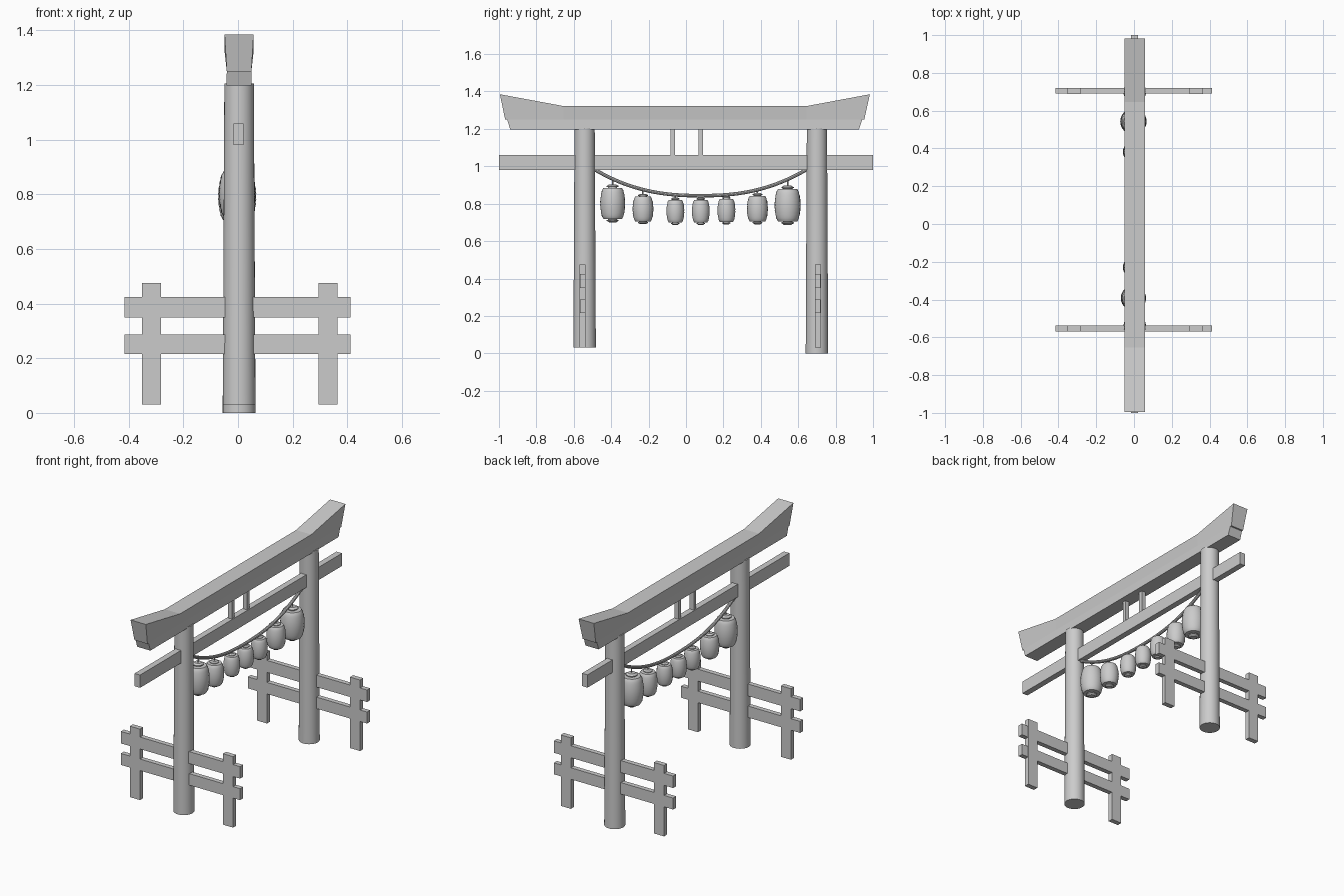
import bpy, bmesh, math

if "Cube" in bpy.data.objects:
    bpy.data.objects.remove(bpy.data.objects["Cube"])

grey = bpy.data.materials.new("plain grey")
grey.diffuse_color = (0.6, 0.6, 0.6, 1)
grey.use_nodes = True
grey.node_tree.nodes["Principled BSDF"].inputs["Base Color"].default_value = grey.diffuse_color


def finish(name, bm, smooth=False):
    bmesh.ops.recalc_face_normals(bm, faces=bm.faces)
    me = bpy.data.meshes.new(name)
    bm.to_mesh(me)
    bm.free()
    ob = bpy.data.objects.new(name, me)
    bpy.context.collection.objects.link(ob)
    me.materials.append(grey)
    if smooth:
        bpy.ops.object.select_all(action='DESELECT')
        ob.select_set(True)
        bpy.context.view_layer.objects.active = ob
        bpy.ops.object.shade_smooth_by_angle(angle=math.radians(35))
    return ob


def loft(bm, rings, closed_ends=True):
    """Skin a list of equal-length point rings."""
    vs = [[bm.verts.new(p) for p in r] for r in rings]
    n = len(vs[0])
    for a, b in zip(vs, vs[1:]):
        for i in range(n):
            bm.faces.new((a[i], a[(i + 1) % n], b[(i + 1) % n], b[i]))
    if closed_ends:
        bm.faces.new(vs[0])
        bm.faces.new(vs[-1])


def lathe(name, x, y, profile, sides=24):
    bm = bmesh.new()
    loft(bm, [[(x + r * math.cos(2 * math.pi * i / sides),
                y + r * math.sin(2 * math.pi * i / sides), z) for i in range(sides)]
              for r, z in profile])
    return finish(name, bm, True)


def add_box(bm, x0, x1, y0, y1, z0, z1):
    loft(bm, [[(x0, y0, z), (x1, y0, z), (x1, y1, z), (x0, y1, z)] for z in (z0, z1)])


def box(name, *b):
    bm = bmesh.new()
    add_box(bm, *b)
    return finish(name, bm)


CX = 0.004

# Two tapered pillars, the left one standing slightly higher
lathe("pillar_left", CX, -0.542, [(0.06, 0.03), (0.054, 1.205)], 32)
lathe("pillar_right", CX, 0.70, [(0.06, 0.0), (0.054, 1.205)], 32)

# Top lintel with upswept ends: (y top, z top, y bottom, z bottom)
bm = bmesh.new()
loft(bm, [[(CX - 0.053, yt, zt), (CX + 0.053, yt, zt),
           (CX + 0.045, yb, zb), (CX - 0.045, yb, zb)]
          for yt, zt, yb, zb in ((-0.995, 1.385, -0.967, 1.25), (-0.655, 1.322, -0.655, 1.25),
                                 (0.645, 1.322, 0.645, 1.25), (0.983, 1.385, 0.953, 1.25))])
finish("top_lintel", bm)

# Second beam under the lintel, ends cut on the slant
bm = bmesh.new()
loft(bm, [[(CX - w, y0, z), (CX + w, y0, z), (CX + w, y1, z), (CX - w, y1, z)]
          for w, y0, y1, z in ((0.046, -0.94, 0.925, 1.198), (0.045, -0.957, 0.943, 1.252))])
finish("under_lintel", bm)

# Tie beam and the two struts above it
box("tie_beam", -0.017, 0.021, -1.0, 1.0, 0.98, 1.06)
for i, y in enumerate((-0.072, 0.079)):
    box(f"strut_{i + 1}", -0.012, 0.016, y - 0.012, y + 0.012, 1.055, 1.2)

# Side fences through the pillars
for side, y in (("left", -0.553), ("right", 0.705)):
    bm = bmesh.new()
    t = 0.0155
    for x0, x1 in ((-0.352, -0.282), (0.294, 0.364)):
        add_box(bm, x0, x1, y - t, y + t, 0.03, 0.475)
    for z0, z1 in ((0.35, 0.425), (0.215, 0.287)):
        add_box(bm, -0.415, 0.412, y - t + 0.0005, y + t - 0.0005, z0, z1)
    finish(f"fence_{side}", bm)


# Sagging rope between the pillars
def rope_z(y):
    return 0.843 + 0.142 * abs((y - 0.078) / 0.57) ** 2.4


bm = bmesh.new()
rings = []
for k in range(41):
    y = -0.492 + 1.14 * k / 40
    d = (rope_z(y + 0.001) - rope_z(y - 0.001)) / 0.002
    n = math.hypot(1, d)
    rings.append([(0.01 * math.cos(a), y - 0.01 * math.sin(a) * d / n,
                   rope_z(y) + 0.01 * math.sin(a) / n)
                  for a in (2 * math.pi * i / 10 for i in range(10))])
loft(bm, rings)
finish("rope", bm, True)

# Ribbed paper lanterns: (y, radius, body bottom, body top)
lanterns = ((-0.392, 0.067, 0.718, 0.885), (-0.23, 0.056, 0.705, 0.838),
            (-0.057, 0.048, 0.70, 0.82), (0.079, 0.048, 0.70, 0.82),
            (0.216, 0.048, 0.703, 0.825), (0.382, 0.056, 0.705, 0.842),
            (0.543, 0.070, 0.706, 0.878))
for i, (y, r, z0, z1) in enumerate(lanterns):
    h = z1 - z0
    e = 0.11 * h
    # bottom cap, ribbed barrel, top cap
    prof = [(0.30 * r, z0 - e), (0.34 * r, z0 - 0.8 * e), (0.48 * r, z0 - 0.55 * e),
            (0.48 * r, z0 - 0.3 * e), (0.36 * r, z0 - 0.2 * e), (0.36 * r, z0), (0.74 * r, z0)]
    ribs = 16
    for k in range(ribs + 1):
        t = k / ribs
        bulge = 0.80 + 0.19 * math.sin(math.pi * t) ** 0.7
        prof.append(((bulge + (0.012 if k % 2 else -0.012)) * r, z0 + h * (0.04 + 0.92 * t)))
    prof += [(0.74 * r, z1), (0.36 * r, z1), (0.36 * r, z1 + 0.2 * e), (0.48 * r, z1 + 0.3 * e),
             (0.48 * r, z1 + 0.55 * e), (0.34 * r, z1 + 0.8 * e), (0.30 * r, z1 + e)]
    lathe(f"lantern_{i + 1}", -0.003, y, prof)
    lathe(f"lantern_hanger_{i + 1}", -0.002, y,
          [(0.004, z1), (0.004, max(rope_z(y), z1 + e))], 8)
